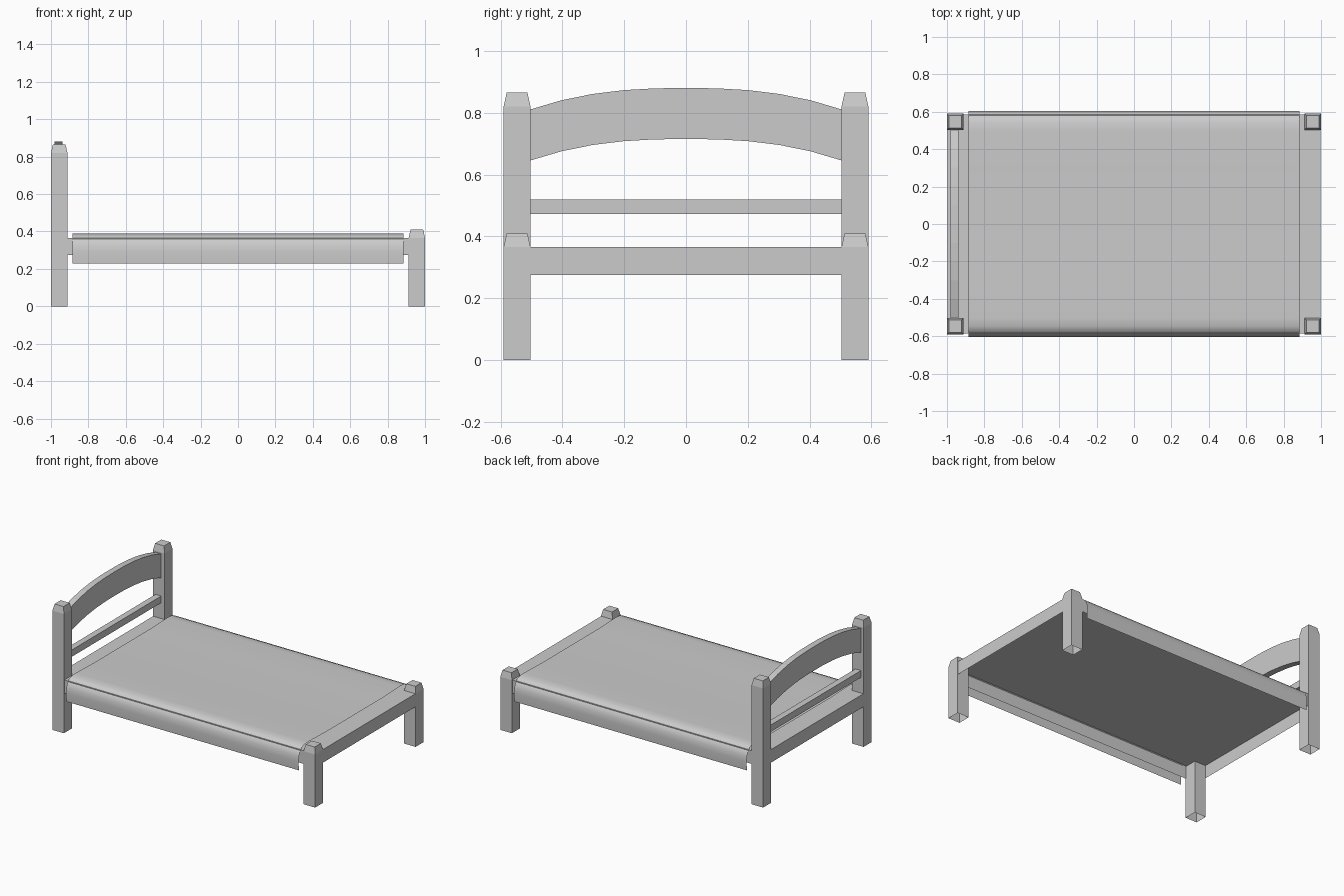
import bpy
import bmesh

cube = bpy.data.objects.get("Cube")
if cube:
    bpy.data.objects.remove(cube, do_unlink=True)

GREY = (0.6, 0.6, 0.6, 1.0)
grey = bpy.data.materials.new("plain_grey")
grey.use_nodes = True
grey.diffuse_color = GREY
grey.node_tree.nodes["Principled BSDF"].inputs["Base Color"].default_value = GREY


def finish(name, bm, normals=True):
    """Turn a bmesh into a named grey object."""
    if normals:
        bmesh.ops.recalc_face_normals(bm, faces=bm.faces)
    mesh = bpy.data.meshes.new(name)
    bm.to_mesh(mesh)
    bm.free()
    mesh.materials.append(grey)
    obj = bpy.data.objects.new(name, mesh)
    bpy.context.collection.objects.link(obj)
    return obj


def box(name, x, y, z, open_bottom=False, taper=0.0, shoulder=None):
    """Box from three ranges, with an optional tapered cap and open underside."""
    bm = bmesh.new()
    levels = [(z[0], 0), (z[1], 0)]
    if shoulder:
        levels = [(z[0], 0), (shoulder, 0), (z[1], taper)]
    rings = [[bm.verts.new(p) for p in (
        (x[0] + t, y[0] + t, h), (x[1] - t, y[0] + t, h),
        (x[1] - t, y[1] - t, h), (x[0] + t, y[1] - t, h))] for h, t in levels]
    for low, high in zip(rings, rings[1:]):
        for i in range(4):
            j = (i + 1) % 4
            bm.faces.new((low[i], low[j], high[j], high[i]))
    bm.faces.new(rings[-1])
    if not open_bottom:
        bm.faces.new(rings[0][::-1])
    return finish(name, bm, normals=False)


# Corner posts with tapered caps, hollow underneath
for end, sx, top in (("head", -1, 0.865), ("foot", 1, 0.41)):
    for side, sy in (("right", -1), ("left", 1)):
        box(f"{end}_post_{side}", sorted((sx, sx * 0.912)),
            sorted((sy * 0.503, sy * 0.59)), (0, top),
            open_bottom=True, taper=0.01, shoulder=top - 0.045)

# Bed frame: a shallow tray turned upside down
box("bed_frame", (-0.998, 0.998), (-0.585, 0.585), (0.275, 0.365), open_bottom=True)

# Headboard slat
box("headboard_slat", (-0.98, -0.937), (-0.505, 0.505), (0.473, 0.52))

# Arched headboard panel
bm = bmesh.new()
steps = 10
ys = [-0.505 + 1.01 * i / steps for i in range(steps + 1)]
drop = [abs(y / 0.505) ** 2.5 * 0.07 for y in ys]
outline = [(y, 0.88 - d) for y, d in zip(ys, drop)]
outline += [(y, 0.715 - d) for y, d in zip(ys, drop)][::-1]
face = bm.faces.new([bm.verts.new((-0.98, y, z)) for y, z in outline])
extruded = bmesh.ops.extrude_face_region(bm, geom=[face], use_keep_orig=True)["geom"]
bmesh.ops.translate(bm, vec=(0.043, 0, 0),
                    verts=[v for v in extruded if isinstance(v, bmesh.types.BMVert)])
finish("headboard_arch", bm)

# Bed cover: a thin sheet draped over both sides
half = [(0.602, 0.23), (0.605, 0.29), (0.602, 0.325), (0.592, 0.352),
        (0.573, 0.374), (0.545, 0.385), (0.5, 0.388), (0.3, 0.382)]
section = [(-y, z) for y, z in half] + half[::-1]
bm = bmesh.new()
rows = [[bm.verts.new((x, y, z)) for y, z in section] for x in (-0.885, 0.885)]
for i in range(len(section) - 1):
    bm.faces.new((rows[0][i], rows[1][i], rows[1][i + 1], rows[0][i + 1]))
cover = finish("bed_cover", bm, normals=False)
for poly in cover.data.polygons:
    poly.use_smooth = True
